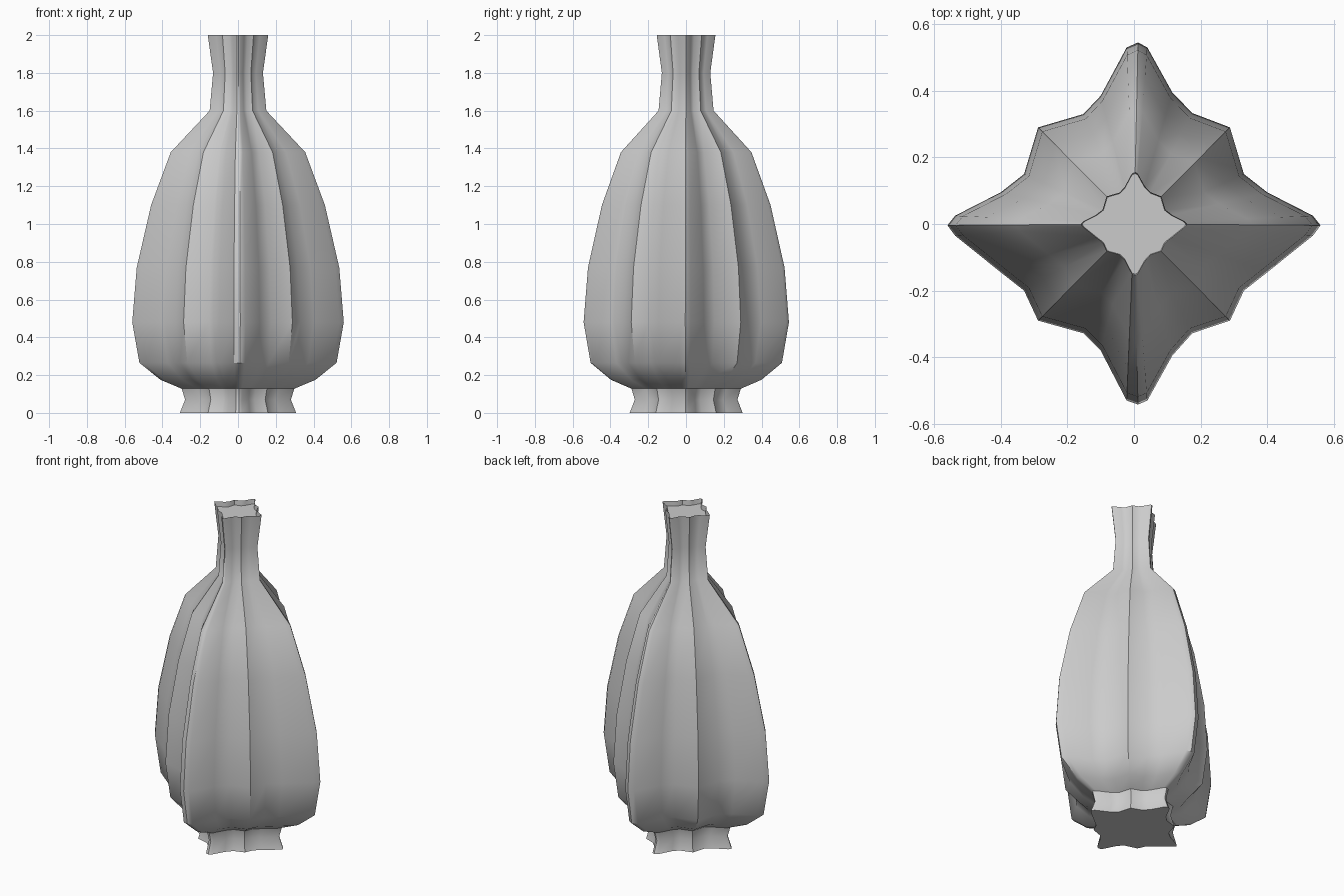
import bpy
import bmesh
import math

if "Cube" in bpy.data.objects:
    bpy.data.objects.remove(bpy.data.objects["Cube"])

# One clay colour for the whole vase
clay = bpy.data.materials.new("grey_clay")
clay.diffuse_color = (0.6, 0.6, 0.6, 1.0)
clay.use_nodes = True
clay.node_tree.nodes["Principled BSDF"].inputs["Base Color"].default_value = clay.diffuse_color

# Star-shaped cross-section at the widest level, counter-clockwise
STAR = [
    (0.56, -0.004), (0.537, 0.025), (0.40, 0.095), (0.33, 0.15),
    (0.288, 0.29), (0.175, 0.333), (0.115, 0.395), (0.04, 0.53),
    (0.012, 0.545), (-0.022, 0.53), (-0.10, 0.385), (-0.152, 0.33),
    (-0.288, 0.29), (-0.33, 0.15), (-0.40, 0.095), (-0.537, 0.025),
    (-0.56, -0.004), (-0.537, -0.035), (-0.40, -0.145), (-0.33, -0.20),
    (-0.288, -0.29), (-0.152, -0.328), (-0.10, -0.38), (-0.022, -0.53),
    (0.012, -0.542), (0.04, -0.53), (0.115, -0.395), (0.175, -0.328),
    (0.288, -0.29), (0.33, -0.20), (0.40, -0.145), (0.537, -0.035),
]

# Tip radius and height from the foot to the mouth
PROFILE = [
    (0.308, 0.0), (0.28, 0.07), (0.298, 0.128), (0.41, 0.175),
    (0.522, 0.265), (0.56, 0.48), (0.536, 0.77), (0.46, 1.10),
    (0.356, 1.38), (0.15, 1.60), (0.132, 1.80), (0.16, 2.0),
]


def add_ring(bm, radius, z):
    s = radius / 0.56
    return [bm.verts.new((x * s, y * s, z)) for x, y in STAR]


def finish(bm, name):
    mesh = bpy.data.meshes.new(name)
    bm.to_mesh(mesh)
    bm.free()
    mesh.materials.append(clay)
    obj = bpy.data.objects.new(name, mesh)
    bpy.context.collection.objects.link(obj)
    return obj


# Vase wall with a closed base
bm = bmesh.new()
rings = [add_ring(bm, r, z) for r, z in PROFILE]
n = len(STAR)
for low, high in zip(rings, rings[1:]):
    for i in range(n):
        j = (i + 1) % n
        bm.faces.new((low[i], low[j], high[j], high[i]))
bm.faces.new(list(reversed(rings[0])))
vase = finish(bm, "vase_wall")
bpy.context.view_layer.objects.active = vase
vase.select_set(True)
bpy.ops.object.shade_smooth_by_angle(angle=math.radians(38))

# Flat surface just inside the mouth
bm = bmesh.new()
bm.faces.new(add_ring(bm, 0.1555, 1.97))
finish(bm, "mouth_surface")
